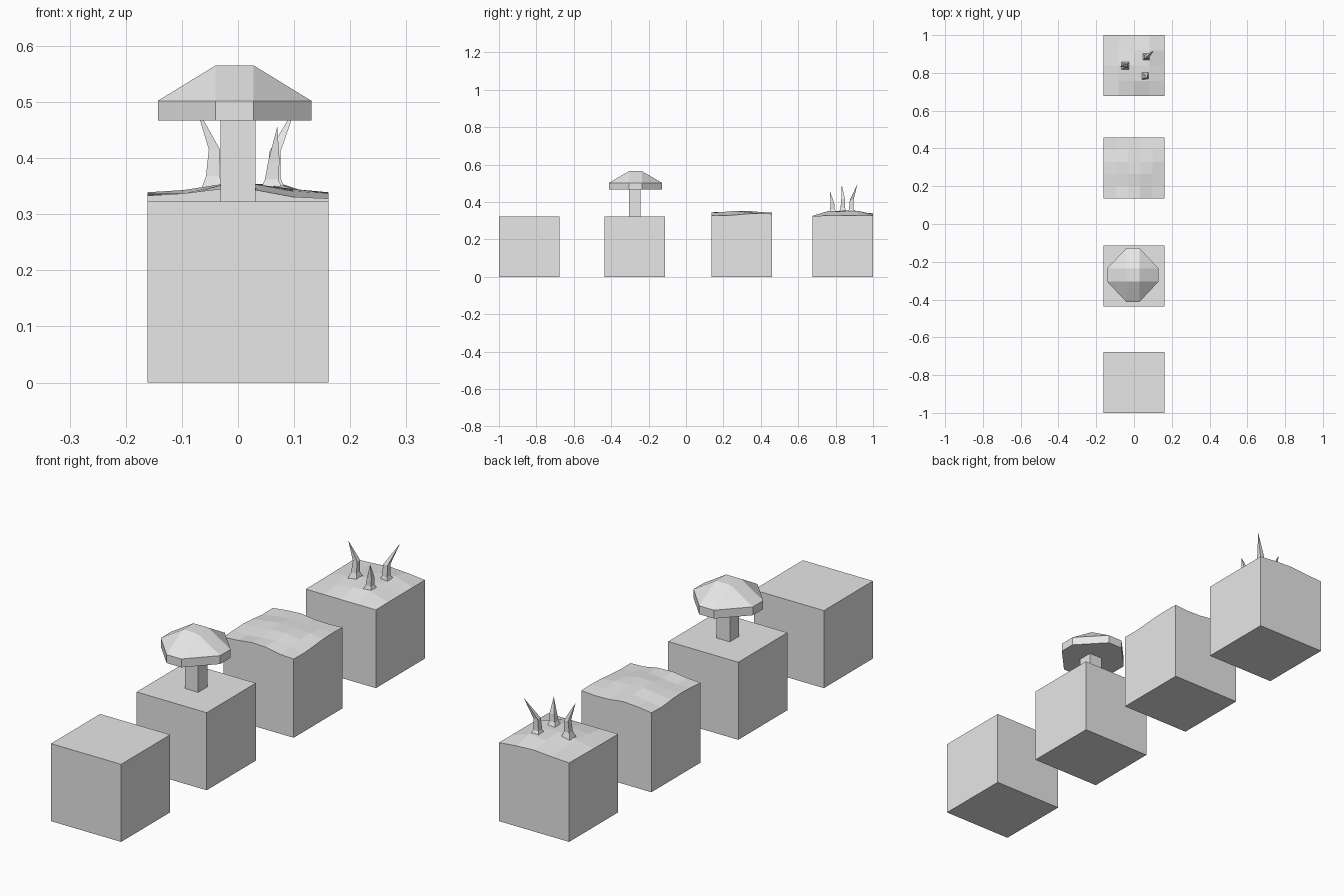
import bpy, bmesh
from mathutils import Vector

SIDE = 0.323
HALF = SIDE / 2

cube = bpy.data.objects.get("Cube")
if cube:
    bpy.data.objects.remove(cube, do_unlink=True)

grey = bpy.data.materials.new("light_grey")
grey.use_nodes = True
grey.diffuse_color = (0.8, 0.8, 0.8, 1)
grey.node_tree.nodes["Principled BSDF"].inputs["Base Color"].default_value = (0.8, 0.8, 0.8, 1)


def finish(name, bm, location):
    bmesh.ops.recalc_face_normals(bm, faces=bm.faces)
    mesh = bpy.data.meshes.new(name)
    bm.to_mesh(mesh)
    bm.free()
    mesh.materials.append(grey)
    obj = bpy.data.objects.new(name, mesh)
    obj.location = location
    bpy.context.collection.objects.link(obj)
    return obj


def block(name, y, bumps=None):
    """Cube whose top is lifted by rows of bumps in hundredths, front row first."""
    n = len(bumps) - 1 if bumps else 1
    bm = bmesh.new()
    bmesh.ops.create_grid(bm, x_segments=n, y_segments=n, size=HALF)
    top = bmesh.ops.extrude_face_region(bm, geom=bm.faces[:])["geom"]
    for v in (g for g in top if isinstance(g, bmesh.types.BMVert)):
        v.co.z = SIDE
        if bumps:
            col = round((v.co.x + HALF) / SIDE * n)
            row = round((v.co.y + HALF) / SIDE * n)
            v.co.z += bumps[row][col] / 100
    return finish(name, bm, (0, y, 0))


def loft(name, rings, location):
    """Skin a list of equal-sized point rings and cap both ends."""
    bm = bmesh.new()
    loops = [[bm.verts.new(p) for p in ring] for ring in rings]
    for a, b in zip(loops, loops[1:]):
        for i in range(len(a)):
            j = (i + 1) % len(a)
            bm.faces.new((a[i], a[j], b[j], b[i]))
    bm.faces.new(loops[0])
    bm.faces.new(loops[-1])
    bmesh.ops.remove_doubles(bm, verts=bm.verts, dist=0.0005)
    return finish(name, bm, location)


def octagon(rx, ry, c, z):
    """Octagon with short sides of half-width c along each axis."""
    return [(rx, -c, z), (rx, c, z), (c, ry, z), (-c, ry, z),
            (-rx, c, z), (-rx, -c, z), (-c, -ry, z), (c, -ry, z)]


def square(r, z):
    return [(r, -r, z), (r, r, z), (-r, r, z), (-r, -r, z)]


# Plain block
block("plain_block", -0.838)

# Mushroom block
block("mushroom_block", -0.275)
loft("mushroom_stem", [square(0.031, SIDE), square(0.031, 0.47)], (0, -0.275, 0))
loft("mushroom_cap",
     [octagon(0.137, 0.143, 0.034, 0.467),
      octagon(0.137, 0.143, 0.034, 0.502),
      octagon(0.034, 0.034, 0.034, 0.565)], (-0.006, -0.27, 0))

# Rough ground block
block("rough_block", 0.297, [
    [1.0, 1.4, 2.2, 2.0, 0.8, 0.5],
    [1.4, 1.0, 1.8, 2.4, 1.2, 0.4],
    [1.6, 1.4, 2.8, 3.0, 1.8, 0.8],
    [1.2, 2.0, 3.0, 2.4, 2.2, 1.4],
    [0.6, 1.4, 2.4, 1.8, 1.6, 1.6],
    [0.8, 1.6, 2.0, 1.2, 1.0, 1.4]])

# Thorny ground block with low mounds under the thorns
block("thorn_block", 0.838, [
    [0.3, 0.3, 0.3, 0.3, 0.3],
    [0.3, 1.2, 2.2, 2.8, 0.4],
    [0.4, 2.0, 3.2, 2.6, 0.4],
    [0.5, 1.4, 2.4, 3.0, 0.4],
    [0.6, 1.0, 1.6, 1.2, 0.4]])


def thorn(name, path):
    """Bent four-sided thorn, flared at the foot and drawn to a point."""
    rings = []
    for (x, y, z), r in zip(path, (0.024, 0.012, 0.010, 0)):
        rings.append([Vector((x, y, z)) + Vector(p) for p in square(r, 0)])
    loft(name, rings, (0, 0, 0))


thorn("left_thorn", [(-0.045, 0.838, 0.335), (-0.045, 0.838, 0.368),
                     (-0.042, 0.84, 0.415), (-0.075, 0.833, 0.492)])
thorn("back_thorn", [(0.064, 0.888, 0.335), (0.064, 0.884, 0.364),
                     (0.066, 0.886, 0.412), (0.105, 0.917, 0.496)])
thorn("front_thorn", [(0.06, 0.785, 0.335), (0.06, 0.783, 0.362),
                      (0.064, 0.782, 0.395), (0.07, 0.77, 0.456)])
